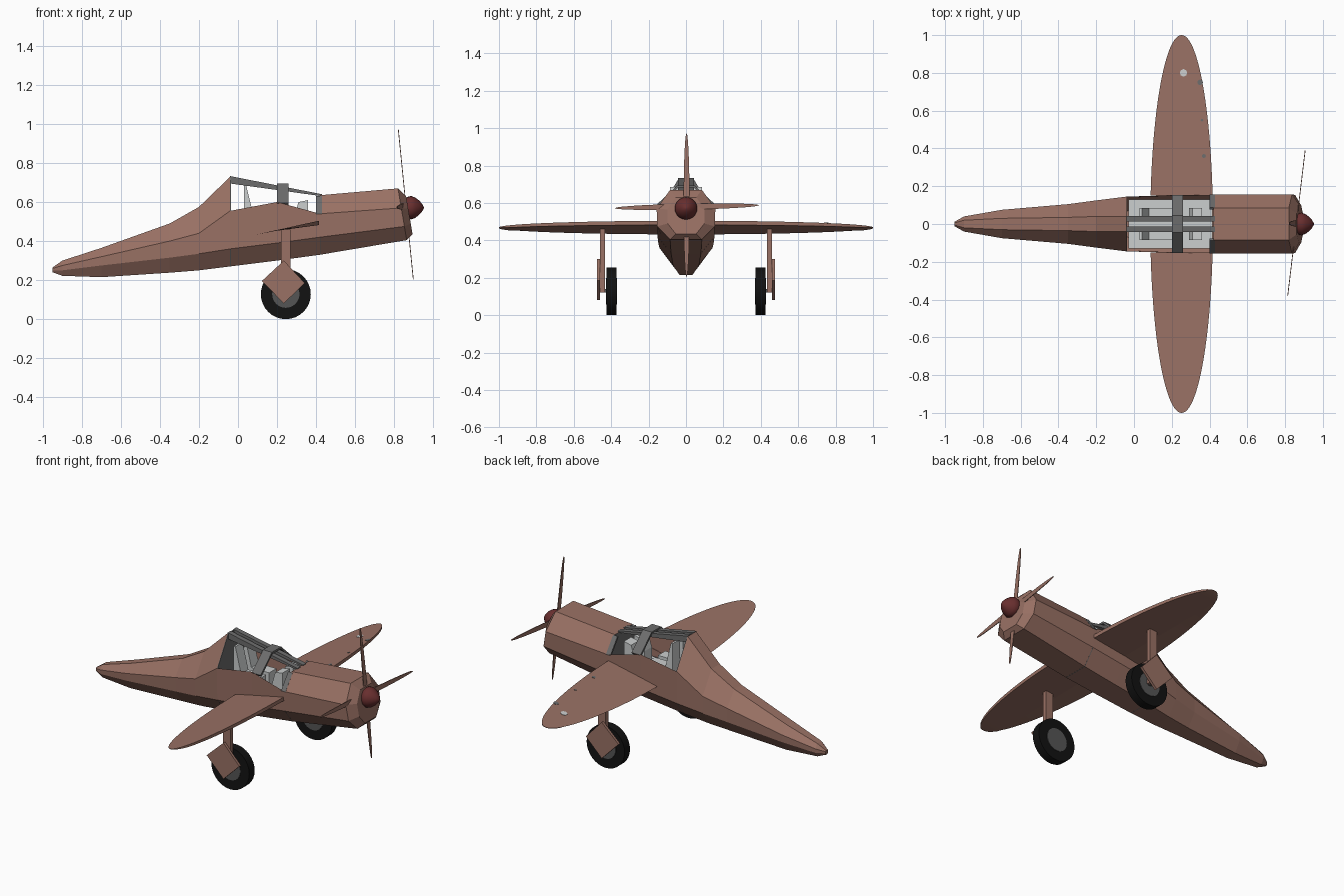
import bpy, bmesh, math
from mathutils import Vector

if "Cube" in bpy.data.objects:
    bpy.data.objects.remove(bpy.data.objects["Cube"], do_unlink=True)


def material(name, rgb):
    m = bpy.data.materials.new(name)
    m.use_nodes = True
    m.diffuse_color = (*rgb, 1)
    m.node_tree.nodes["Principled BSDF"].inputs["Base Color"].default_value = (*rgb, 1)
    return m


BROWN = material("dusty_brown", (0.32, 0.165, 0.128))
RED = material("dark_red", (0.14, 0.028, 0.028))
BLACK = material("tyre_black", (0.006, 0.006, 0.006))
HUB = material("hub_grey", (0.09, 0.09, 0.09))
GREY = material("frame_grey", (0.15, 0.15, 0.15))
LIGHT = material("seat_light_grey", (0.6, 0.62, 0.62))


def finish(name, bm, mat):
    bmesh.ops.remove_doubles(bm, verts=bm.verts, dist=0.0001)
    bmesh.ops.recalc_face_normals(bm, faces=bm.faces)
    me = bpy.data.meshes.new(name)
    bm.to_mesh(me)
    bm.free()
    me.materials.append(mat)
    ob = bpy.data.objects.new(name, me)
    bpy.context.collection.objects.link(ob)
    return ob


def loft(name, rings, mat, skip=lambda i, j: False):
    """Skin closed rings of points, with capped ends."""
    bm = bmesh.new()
    rows = [[bm.verts.new(p) for p in r] for r in rings]
    n = len(rows[0])
    for i in range(len(rows) - 1):
        for j in range(n):
            if not skip(i, j):
                k = (j + 1) % n
                bm.faces.new((rows[i][j], rows[i][k], rows[i + 1][k], rows[i + 1][j]))
    bm.faces.new(rows[0])
    bm.faces.new(rows[-1])
    return finish(name, bm, mat)


def prism(name, pts, vec, mat):
    """Extrude a flat outline along a vector."""
    return loft(name, [pts, [Vector(p) + Vector(vec) for p in pts]], mat)


def box(name, lo, hi, mat):
    pts = [(lo[0], lo[1], lo[2]), (hi[0], lo[1], lo[2]),
           (hi[0], lo[1], hi[2]), (lo[0], lo[1], hi[2])]
    return prism(name, pts, (0, hi[1] - lo[1], 0), mat)


def lathe(name, profile, centre, axis, mat, sides=32):
    """Revolve (offset along axis, radius) pairs around x or y."""
    rings = []
    for t, r in profile:
        ring = []
        for s in range(sides):
            a = math.tau * s / sides
            u, v = r * math.cos(a), r * math.sin(a)
            ring.append(Vector(centre) + Vector((t, u, v) if axis == "x" else (u, t, v)))
        rings.append(ring)
    return loft(name, rings, mat)


# Fuselage stations: x, top z, top width, shoulder z, width, lower z, keel z, keel width
stations = [
    (-0.95, 0.265, 0.006, 0.26, 0.012, 0.25, 0.24, 0.006),
    (-0.90, 0.30, 0.02, 0.275, 0.04, 0.25, 0.222, 0.02),
    (-0.70, 0.365, 0.03, 0.32, 0.075, 0.275, 0.215, 0.035),
    (-0.35, 0.49, 0.035, 0.40, 0.105, 0.315, 0.238, 0.05),
    (-0.20, 0.575, 0.04, 0.44, 0.125, 0.335, 0.25, 0.06),
    (-0.04, 0.73, 0.04, 0.555, 0.145, 0.36, 0.27, 0.07),
    (0.20, 0.685, 0.04, 0.60, 0.152, 0.39, 0.30, 0.075),
    (0.42, 0.635, 0.085, 0.54, 0.155, 0.42, 0.33, 0.08),
    (0.84, 0.67, 0.085, 0.57, 0.157, 0.475, 0.405, 0.085),
    (0.875, 0.63, 0.055, 0.565, 0.10, 0.49, 0.435, 0.055),
]


def hull_ring(x, zt, wt, zu, w, zl, zb, wb):
    half = [(wt, zt), (w, zu), (w * 0.98, zl), (wb, zb)]
    ring = half + [(-y, z) for y, z in reversed(half)]
    tilt = 0.17 if x > 0.8 else 0
    return [(x - tilt * (z - 0.55), y, z) for y, z in ring]


rings = [hull_ring(*s) for s in stations]
loft("fuselage", rings, BROWN, lambda i, j: i in (5, 6) and j in (7, 0, 6))

# Cockpit interior
for name, i, mat in (("rear_bulkhead", 5, GREY), ("front_bulkhead", 7, GREY)):
    prism(name, rings[i], (0.004, 0, 0), mat)
box("cockpit_floor", (-0.03, -0.13, 0.44), (0.415, 0.13, 0.45), LIGHT)
for name, x0, x1, top in (("rear_seat", 0.03, 0.2, 0.685), ("front_seat", 0.29, 0.36, 0.61)):
    for side, y0 in (("left", 0.015), ("right", -0.085)):
        box(f"{name}_cushion_{side}", (x0, y0, 0.45), (x1, y0 + 0.07, 0.53), LIGHT)
        prism(f"{name}_back_{side}",
              [(x0, y0, 0.53), (x0 + 0.05, y0, 0.53), (x0 + 0.012, y0, top), (x0, y0, top)]
              if x0 < 0.2 else
              [(x0, y0, 0.53), (x1, y0, 0.53), (x1, y0, top), (x0 + 0.02, y0, top - 0.01)],
              (0, 0.07, 0), LIGHT)

# Canopy frame
for side, y0 in (("left", 0.012), ("right", -0.042)):
    prism(f"canopy_rail_{side}",
          [(-0.04, y0, 0.733), (0.43, y0, 0.64), (0.43, y0, 0.63), (-0.04, y0, 0.695)],
          (0, 0.03, 0), GREY)
    s = 1 if side == "left" else -1
    prism(f"windscreen_post_{side}",
          [(0.40, s * 0.157, 0.54), (0.40, s * 0.088, 0.632),
           (0.40, s * 0.078, 0.625), (0.40, s * 0.147, 0.535)], (0.03, 0, 0), GREY)
arch = [(0.153, 0.595), (0.045, 0.694)]
outer = [(0.20, y, z) for y, z in arch] + [(0.20, -y, z) for y, z in reversed(arch)]
inner = [(x, y * 0.94, z - 0.012) for x, y, z in reversed(outer)]
prism("canopy_arch", outer + inner, (0.06, 0, 0), GREY)


# Wings: elliptical, nose-up, thin behind a wedge leading edge
def wing_z(x):
    return 0.468 + (x - 0.25) * 0.22


for side, s in (("left", 1), ("right", -1)):
    sections = []
    for k in range(25):
        y = 0.15 + 0.85 * math.sin(math.pi / 2 * k / 24)
        c = 0.165 * math.sqrt(max(0, 1 - y * y)) + 0.001
        te, le = 0.252 - c, 0.252 + c
        ridge = max(0.19, te + 0.0005)
        drop = (le - ridge) * 0.09 + 0.002
        sections.append([(te, s * y, wing_z(te)), (ridge, s * y, wing_z(ridge)),
                         (le, s * y, wing_z(le)), (le, s * y, wing_z(le) - drop),
                         (ridge, s * y, wing_z(ridge) - 0.003)])
    loft(f"wing_{side}", sections, BROWN)

# Small patches on the left wing
for i, (x, y, r, mat) in enumerate(((0.262, 0.8, 0.02, LIGHT), (0.35, 0.75, 0.015, GREY),
                                    (0.36, 0.55, 0.007, GREY), (0.37, 0.36, 0.011, GREY))):
    pts = [(x + r * math.cos(a), y + r * math.sin(a), wing_z(x + r * math.cos(a)) - 0.001)
           for a in (math.tau * k / 8 for k in range(8))]
    prism(f"wing_patch_{i}", pts, (0, 0, 0.003), mat)

# Landing gear
for side, s in (("left", 1), ("right", -1)):
    box(f"gear_strut_{side}", (0.22, s * 0.447 - 0.013, 0.12), (0.27, s * 0.447 + 0.013, 0.46), BROWN)
    prism(f"gear_door_{side}",
          [(0.235, s * 0.46, 0.30), (0.342, s * 0.46, 0.185),
           (0.235, s * 0.46, 0.08), (0.122, s * 0.46, 0.195)], (0, s * 0.016, 0), BROWN)
    wheel = (0.245, s * 0.398, 0.128)
    lathe(f"tyre_{side}", [(-0.026, 0.128), (0.026, 0.128)], wheel, "y", BLACK)
    lathe(f"hub_{side}", [(-0.029, 0.07), (0.029, 0.07)], wheel, "y", HUB)
    box(f"axle_{side}", (0.235, s * 0.43 - 0.012, 0.12), (0.255, s * 0.43 + 0.012, 0.14), HUB)

# Propeller: two crossed lens-shaped blades
for name, upright in (("propeller_upright", True), ("propeller_level", False)):
    pts = []
    for k in range(28):
        a = math.tau * k / 28
        u, v = 0.385 * math.cos(a), 0.016 * math.sin(a)
        pts.append((0.858 - 0.1 * u, v + 0.003, 0.588 + u) if upright
                   else (0.858 + 0.12 * u, u + 0.005, 0.58 + 0.02 * u + v))
    prism(name, pts, (0.004, 0, 0), BROWN)

# Spinner
spinner = lathe("spinner", [(-0.012, 0.045), (0.0, 0.055), (0.02, 0.06), (0.04, 0.053),
                            (0.06, 0.038), (0.075, 0.022), (0.085, 0.004)],
                (0.867, 0, 0.571), "x", RED, 20)
bpy.ops.object.select_all(action="DESELECT")
for ob in [o for o in bpy.data.objects if o.name.startswith(("spinner", "tyre", "hub"))]:
    ob.select_set(True)
    bpy.context.view_layer.objects.active = ob
bpy.ops.object.shade_smooth_by_angle(angle=math.radians(35))
